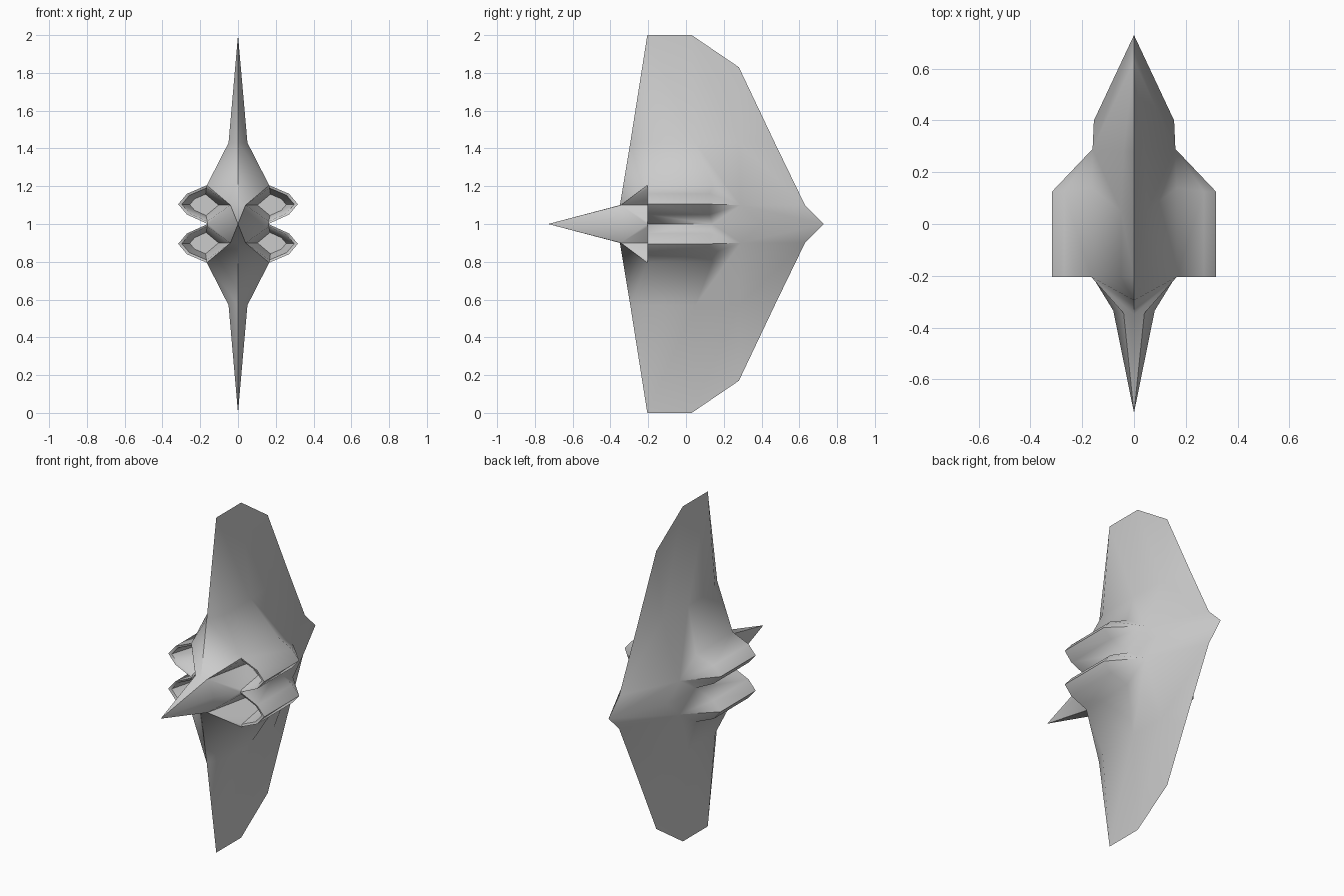
import bpy, bmesh
from mathutils import Vector

if "Cube" in bpy.data.objects:
    bpy.data.objects.remove(bpy.data.objects["Cube"])

bm = bmesh.new()
verts = {}


def vert(p):
    key = tuple(round(c, 4) for c in p)
    if key not in verts:
        verts[key] = bm.verts.new(key)
    return verts[key]


def face(*pts):
    # skips repeated corners, so strips may collapse to a point
    unique = list(dict.fromkeys(vert(p) for p in pts))
    if len(unique) > 2:
        bm.faces.new(unique)


def strip(a, b):
    for i in range(len(a) - 1):
        face(a[i], a[i + 1], b[i + 1], b[i])


# one quarter of the craft, z measured from the centre line
# wing leading edge
lead = [(0, -.205, 1), (0, -.295, .43), (0, -.35, .1)]
# sections from wing tip over the engine to the waist
engine = [(.27, .16), (.317, .105), (.27, .05)]
front = [(0, -.205, 1), (.05, -.205, .43), (.165, -.205, .205)]
front += [(x, -.205, z) for x, z in engine] + [(.16, -.205, 0)]
middle = [(0, .03, 1), (.05, .05, .43), (.165, .14, .2)]
middle += [(x, .125, z) for x, z in engine] + [(.16, .14, 0)]
hub = (.16, .29, .1)
rear = [(0, .28, .83), (.04, .28, .43)] + [hub] * 4 + [(.155, .4, 0)]
tail = [(0, .28, .83), (0, .47, .43)] + [(0, .63, .1)] * 4 + [(0, .73, 0)]

strip(lead, front[:3])
strip(front, middle)
strip(middle, rear)
strip(rear, tail)

# nose and cheek between nose and intake
tip, root = (0, -.73, 0), lead[2]
cheek, side = (.04, -.345, .1), (.08, -.335, 0)
face(tip, root, cheek)
face(tip, cheek, side)
face(root, front[2], cheek)
face(cheek, front[6], side)

# intake: lip, tapering duct and back wall
rim = [cheek] + front[2:]


def inner(scale, y):
    return [(.18 + (p[0] - .18) * scale, y, .1 + (p[2] - .1) * scale) for p in rim]


lip = [cheek] + inner(.86, -.2)[1:]
back = inner(.55, -.05)
for a, b in ((rim, lip), (lip, back)):
    strip(a + a[:1], b + b[:1])
face(*back)

# mirror to all four quarters
for axis in ('Z', 'X'):
    bmesh.ops.mirror(bm, geom=bm.verts[:] + bm.edges[:] + bm.faces[:],
                     axis=axis, merge_dist=0.0005)
    bmesh.ops.remove_doubles(bm, verts=bm.verts[:], dist=0.0005)
bmesh.ops.translate(bm, verts=bm.verts[:], vec=Vector((0, 0, 1)))
bmesh.ops.recalc_face_normals(bm, faces=bm.faces[:])

mesh = bpy.data.meshes.new("winged_hull")
bm.to_mesh(mesh)
bm.free()
hull = bpy.data.objects.new("winged_hull", mesh)
bpy.context.collection.objects.link(hull)
bpy.context.view_layer.objects.active = hull
hull.select_set(True)
bpy.ops.object.shade_smooth_by_angle(angle=1.0)
